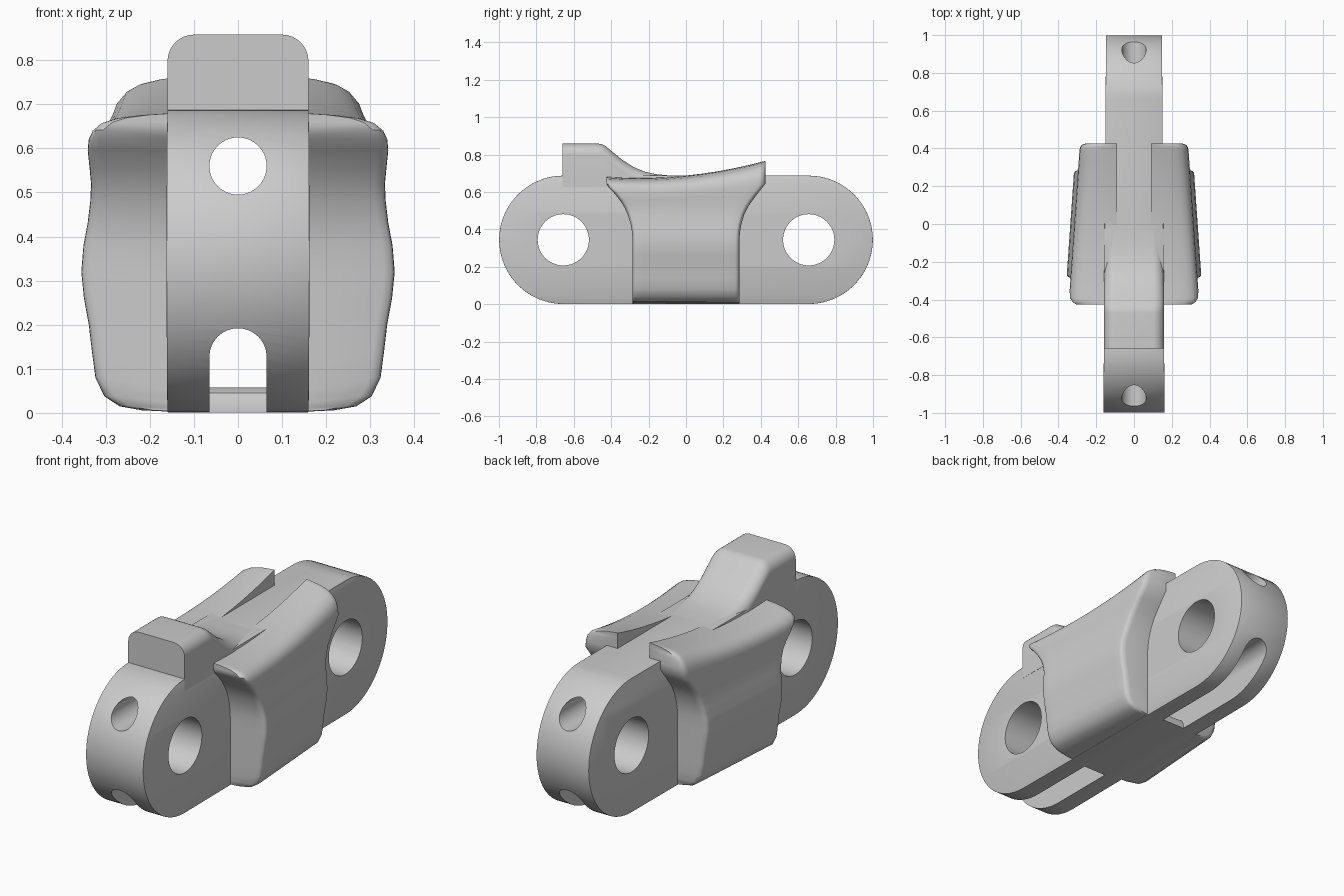
import bpy, bmesh
from math import sin, cos, pi, sqrt, radians

cube = bpy.data.objects.get("Cube")
if cube:
    bpy.data.objects.remove(cube, do_unlink=True)

metal = bpy.data.materials.new("plain_grey")
metal.use_nodes = True
GREY = (0.6, 0.6, 0.6, 1)
metal.diffuse_color = GREY
metal.node_tree.nodes["Principled BSDF"].inputs["Base Color"].default_value = GREY

R, CY, CZ = 0.343, 0.656, 0.344     # link end radius and pin centres
TOP = CZ + R


def loft(name, rings):
    """Skin closed rings of equal length and cap both ends."""
    bm = bmesh.new()
    loops = [[bm.verts.new(p) for p in ring] for ring in rings]
    for a, b in zip(loops, loops[1:]):
        for i in range(len(a)):
            j = (i + 1) % len(a)
            bm.faces.new((a[i], a[j], b[j], b[i]))
    bm.faces.new(loops[0][::-1])
    # Strip cap, so a curved last ring is followed exactly
    last, n = loops[-1], len(loops[-1])
    for i in range(n // 2 - 1):
        quad = (last[i], last[i + 1], last[n - 2 - i], last[n - 1 - i])
        bm.faces.new(quad)
    if n % 2:
        m = n // 2
        bm.faces.new((last[m - 1], last[m], last[m + 1]))
    bmesh.ops.recalc_face_normals(bm, faces=bm.faces[:])
    mesh = bpy.data.meshes.new(name)
    bm.to_mesh(mesh)
    bm.free()
    obj = bpy.data.objects.new(name, mesh)
    bpy.context.collection.objects.link(obj)
    mesh.materials.append(metal)
    return obj


def prism(name, outline, axis, half):
    """Extrude an outline symmetrically along x or y."""
    def place(a, b, t):
        return (t, a, b) if axis == "x" else (a, t, b)
    return loft(name, [[place(a, b, t) for a, b in outline] for t in (-half, half)])


def arc(cy, cz, r, start, end, steps):
    angles = [radians(start + (end - start) * i / steps) for i in range(steps + 1)]
    return [(cy + r * cos(t), cz + r * sin(t)) for t in angles]


def apply(obj, kind, **settings):
    mod = obj.modifiers.new(kind, kind)
    for key, value in settings.items():
        setattr(mod, key, value)
    bpy.context.view_layer.objects.active = obj
    bpy.ops.object.modifier_apply(modifier=mod.name)


def cut(obj, cutter):
    cutter.hide_render = True
    apply(obj, "BOOLEAN", operation="DIFFERENCE", object=cutter, solver="EXACT")
    bpy.data.objects.remove(cutter, do_unlink=True)


def smooth(obj, angle):
    bpy.ops.object.select_all(action="DESELECT")
    obj.select_set(True)
    bpy.context.view_layer.objects.active = obj
    bpy.ops.object.shade_smooth_by_angle(angle=radians(angle))


# Link body: rounded bar, slightly narrower towards the back
body = prism("link_body", arc(CY, CZ, R, -90, 90, 40) + arc(-CY, CZ, R, 90, 270, 40), "x", 0.155)
for v in body.data.vertices:
    v.co.x *= 1 - 0.045 * v.co.y
apply(body, "BEVEL", width=0.007, segments=2, limit_method="ANGLE", angle_limit=radians(60))

# Pin holes, upper bore, lower arched channel and its open slots
W = 0.065
for s in (-1, 1):
    cut(body, prism("pin_cutter", arc(s * CY, CZ, 0.137, 0, 352.5, 47), "x", 0.5))
cut(body, prism("bore_cutter", arc(0, 0.56, W, 0, 348.75, 31), "y", 1.2))
cut(body, prism("channel_cutter", [(-W, 0.058), (W, 0.058)] + arc(0, 0.127, W, 0, 180, 16), "y", 1.2))
slot = [(0.3, -0.1), (0.3, 0.02), (0.29, 0.045), (0.265, 0.059),
        (0.265, 0.12), (1.1, 0.12), (1.1, -0.1)]
for s in (-1, 1):
    cut(body, prism("slot_cutter", [(s * y, z) for y, z in slot], "x", W))
smooth(body, 35)

# Top lug: rounded section sweeping down into the body
lug_path = [(-0.66, 0.858), (-0.47, 0.858), (-0.45, 0.856), (-0.43, 0.845),
            (-0.39, 0.812), (-0.34, 0.771), (-0.28, 0.733), (-0.22, 0.708),
            (-0.16, 0.695), (-0.1, 0.689), (0, 0.686)]
rings = []
for y, z in lug_path:
    corner = arc(0.1, z - 0.06, 0.06, 0, 90, 8)
    side = [(0.16, 0.625)] + corner
    rings.append([(x, y, h) for x, h in side] + [(-x, y, h) for x, h in side[::-1]])
smooth(loft("top_lug", rings), 35)


# Side wings: wavy outer wall, dished top, ends undercut around the pin bosses
def wing_top(y):
    return 0.675 + 0.2 * (y + 0.25) ** 2


def lift(z, y):
    return z if z < 0.5 else 0.5 + (z - 0.5) * (wing_top(y) - 0.5) / 0.185


def reach(z):
    if z < CZ:
        return 0.286
    return CY - sqrt(max(0.37 ** 2 - (z - CZ) ** 2, (CY - 0.425) ** 2))


wall = [(0.16, 0.003), (0.22, 0.006), (0.27, 0.015), (0.305, 0.038), (0.325, 0.08),
        (0.333, 0.14), (0.34, 0.2), (0.351, 0.26), (0.357, 0.32), (0.352, 0.38),
        (0.342, 0.43), (0.335, 0.48), (0.332, 0.52), (0.334, 0.56), (0.336, 0.6),
        (0.332, 0.625), (0.322, 0.645), (0.302, 0.662), (0.27, 0.673), (0.22, 0.68),
        (0.16, 0.684), (0.11, 0.685)]
half = [0, 0.2, 0.4, 0.6, 0.8, 0.92, 0.955, 0.98, 1]
inset = {0.955: 0.002, 0.98: 0.009, 1: 0.026}
stations = [-v for v in half[:0:-1]] + half
rings = []
for x, z in wall:
    front, back = reach(lift(z, -0.42)), reach(lift(z, 0.42))
    outer, inner = [], []
    for v in stations:
        y = v * (back if v > 0 else front)
        edge = x - 0.07 * (y + 0.285) * min(1, x / 0.3) - inset.get(abs(v), 0)
        outer.append((max(edge, 0.095), y, lift(z, y)))
        inner.append((0.09, y, lift(z, y)))
    rings.append(outer + inner[::-1])
wings = loft("side_wings", rings)
apply(wings, "MIRROR", use_clip=True)
smooth(wings, 40)
